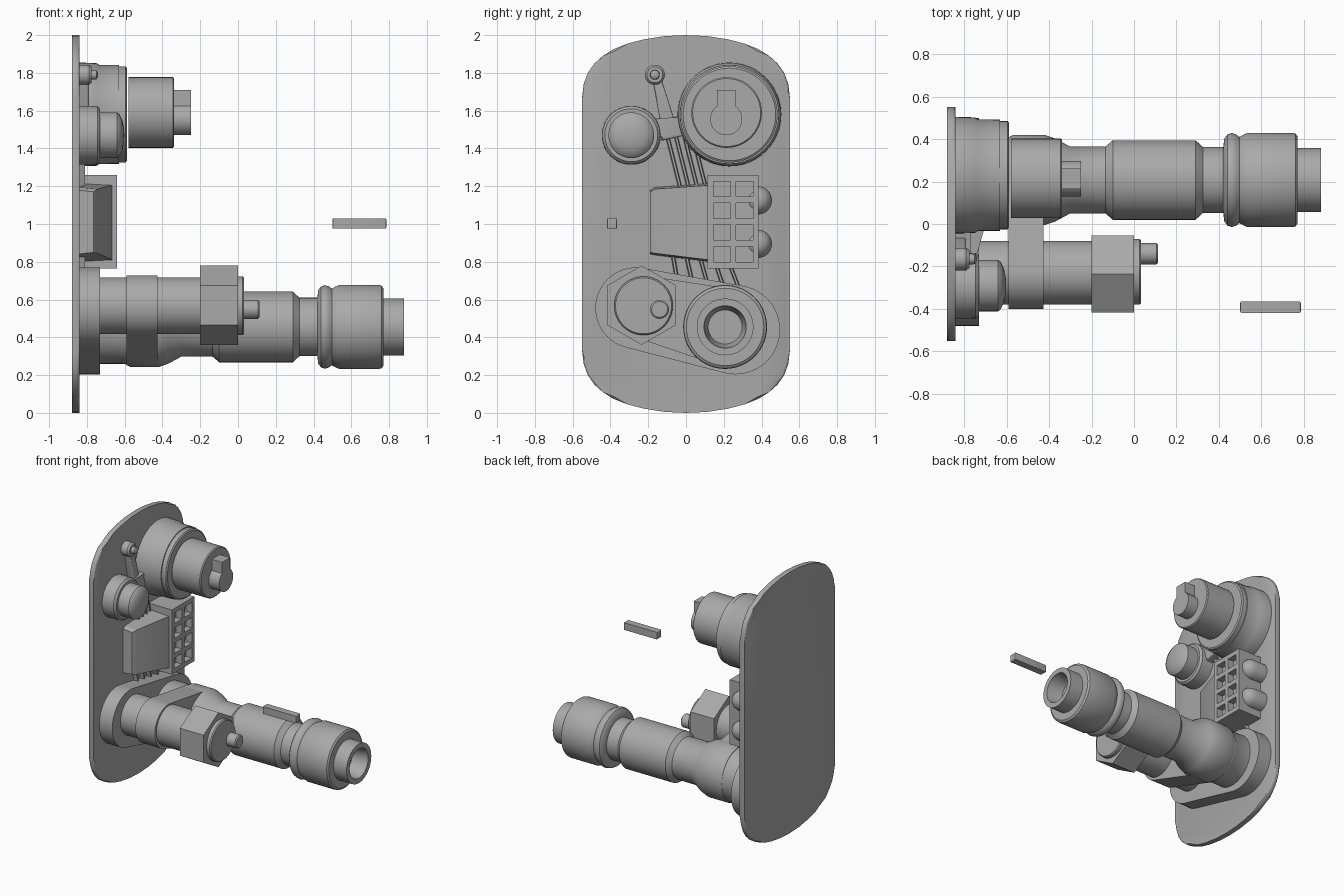
import bpy, bmesh, math
from mathutils import Vector
from mathutils.geometry import convex_hull_2d

if "Cube" in bpy.data.objects:
    bpy.data.objects.remove(bpy.data.objects["Cube"])

grey = bpy.data.materials.new("plain grey")
grey.diffuse_color = (0.4, 0.4, 0.4, 1)
grey.use_nodes = True
grey.node_tree.nodes["Principled BSDF"].inputs["Base Color"].default_value = grey.diffuse_color


def finish(name, bm, angle=35):
    bmesh.ops.recalc_face_normals(bm, faces=bm.faces)
    me = bpy.data.meshes.new(name)
    bm.to_mesh(me)
    bm.free()
    for p in me.polygons:
        p.use_smooth = True
    me.set_sharp_from_angle(angle=math.radians(angle))
    me.materials.append(grey)
    ob = bpy.data.objects.new(name, me)
    bpy.context.collection.objects.link(ob)
    return ob


def lathe(name, cy, cz, profile, n=48):
    """Turn an (x, radius) profile about an axis along x."""
    bm = bmesh.new()
    rings = []
    for x, r in profile:
        rings.append([bm.verts.new((x, cy + r * math.sin(2 * math.pi * i / n),
                                    cz + r * math.cos(2 * math.pi * i / n))) for i in range(n)])
    for a, b in zip(rings, rings[1:]):
        for i in range(n):
            j = (i + 1) % n
            bm.faces.new((a[i], a[j], b[j], b[i]))
    bm.faces.new(rings[0])
    bm.faces.new(rings[-1])
    return finish(name, bm)


def prism(name, pts, x0, x1, bevel=0.0, both=False):
    """Extrude a (y, z) outline along x, optionally rounding the front rim."""
    bm = bmesh.new()
    a = [bm.verts.new((x0, y, z)) for y, z in pts]
    b = [bm.verts.new((x1, y, z)) for y, z in pts]
    back, front = bm.faces.new(a), bm.faces.new(b)
    for i in range(len(pts)):
        j = (i + 1) % len(pts)
        bm.faces.new((a[i], a[j], b[j], b[i]))
    if bevel:
        edges = list(front.edges) + (list(back.edges) if both else [])
        bmesh.ops.bevel(bm, geom=edges, offset=bevel, segments=3, profile=0.5, affect='EDGES')
    return finish(name, bm)


def boxes(name, specs):
    """Several (x0,x1,y0,y1,z0,z1) boxes in one object."""
    bm = bmesh.new()
    for x0, x1, y0, y1, z0, z1 in specs:
        vs = bmesh.ops.create_cube(bm, size=1)["verts"]
        for v in vs:
            v.co = Vector(((x0 + x1) / 2 + v.co.x * (x1 - x0),
                           (y0 + y1) / 2 + v.co.y * (y1 - y0),
                           (z0 + z1) / 2 + v.co.z * (z1 - z0)))
    return finish(name, bm)


def link(y1, z1, r1, y2, z2, r2, n=48):
    """Outline wrapped round two circles."""
    pts = [Vector((y + r * math.cos(2 * math.pi * i / n), z + r * math.sin(2 * math.pi * i / n)))
           for y, z, r in ((y1, z1, r1), (y2, z2, r2)) for i in range(n)]
    return [tuple(pts[i]) for i in convex_hull_2d(pts)]


# back plate: straight sides with softly domed ends
quarter = [(0.55, 1.67), (0.542, 1.74), (0.52, 1.80), (0.485, 1.85), (0.44, 1.89), (0.385, 1.925),
           (0.31, 1.955), (0.22, 1.978), (0.11, 1.995)]
top = quarter + [(0, 2.0)] + [(-y, z) for y, z in reversed(quarter)]
plate = top + [(-y, 2 - z) for y, z in top]
prism("back_plate", plate, -0.88, -0.84, 0.012, True)

# large upper dial, its hub and keyhole-shaped grip
lathe("dial_body", 0.23, 1.58, [(-0.85, 0.275), (-0.75, 0.272), (-0.735, 0.263), (-0.63, 0.262),
                                (-0.63, 0.255), (-0.595, 0.255), (-0.588, 0.245)])
lathe("dial_hub", 0.215, 1.59, [(-0.58, 0.187), (-0.345, 0.187), (-0.338, 0.18)])
arc = [math.radians(55.6 - 291.2 * i / 24) for i in range(25)]
grip = [(0.213 + 0.085 * math.cos(a), 1.555 + 0.085 * math.sin(a)) for a in arc]
prism("dial_grip", grip + [(0.165, 1.71), (0.261, 1.71)], -0.345, -0.25)

# small upper knob
lathe("small_knob", -0.29, 1.47, [(-0.85, 0.156), (-0.745, 0.154), (-0.73, 0.14), (-0.73, 0.121),
                                  (-0.64, 0.121), (-0.628, 0.112), (-0.612, 0.08), (-0.604, 0.04),
                                  (-0.602, 0.005)])

# lever beside it
prism("lever_arm", link(-0.16, 1.79, 0.022, -0.09, 1.51, 0.04, 24), -0.85, -0.79, 0.012)
lathe("lever_end", -0.165, 1.79, [(-0.85, 0.053), (-0.79, 0.053), (-0.775, 0.042), (-0.775, 0.026),
                                  (-0.75, 0.024), (-0.742, 0.012)], 32)
prism("lever_bracket", [(-0.2, 1.45), (-0.13, 1.49), (-0.13, 1.44), (0.0, 1.47), (0.0, 1.58),
                        (-0.13, 1.55), (-0.2, 1.56)], -0.85, -0.77, 0.01)

# socket panel: slab plus a raised lattice forming 2 x 4 pockets
Y0, Y1, Z0, Z1 = 0.115, 0.385, 0.765, 1.26
bars = [(-0.85, -0.69, Y0, Y1, Z0, Z1)]
for y in (Y0, 0.235, 0.355):
    bars.append((-0.70, -0.64, y, y + 0.03, Z0, Z1))
for i in range(5):
    z = Z0 + i * (Z1 - Z0 - 0.035) / 4
    bars.append((-0.70, -0.6405, Y0, Y1, z, z + 0.035))
boxes("socket_panel", bars)

# wedge housing left of the panel, sloping back towards the plate
bm = bmesh.new()
sections = [(-0.19, 0.84, 1.18, -0.765), (-0.165, 0.835, 1.195, -0.745), (0.12, 0.80, 1.215, -0.665)]
loops = [[bm.verts.new(c) for c in ((-0.85, y, lo), (x, y, lo + 0.01), (x, y, hi - 0.01), (-0.85, y, hi))]
         for y, lo, hi, x in sections]
for a, b in zip(loops, loops[1:]):
    for i in range(4):
        j = (i + 1) % 4
        bm.faces.new((a[i], a[j], b[j], b[i]))
bm.faces.new(loops[0])
bm.faces.new(loops[-1])
finish("wedge_housing", bm, 25)

# two rounded bumps on the panel's right edge
for i, z in enumerate((0.895, 1.125)):
    lathe(f"side_bump_{i + 1}", 0.38, z, [(-0.85, 0.075), (-0.74, 0.075), (-0.71, 0.066), (-0.685, 0.045),
                                          (-0.675, 0.02)], 32)

# thin ribs running from lever bracket to housing, and housing to lower base
bm = bmesh.new()
ribs = [((-0.10 + 0.045 * i, 1.47), (-0.03 + 0.045 * i, 1.19)) for i in range(4)]
ribs += [((-0.07 + 0.07 * i, 0.84), (-0.04 + 0.08 * i, 0.66)) for i in range(5)]
for (ya, za), (yb, zb) in ribs:
    w = 0.012
    ring = [[bm.verts.new(c) for c in ((-0.85, y - w, z), (-0.81, y - w / 2, z),
                                       (-0.81, y + w / 2, z), (-0.85, y + w, z))]
            for y, z in ((ya, za), (yb, zb))]
    for i in range(4):
        j = (i + 1) % 4
        bm.faces.new((ring[0][i], ring[0][j], ring[1][j], ring[1][i]))
    bm.faces.new(ring[0])
    bm.faces.new(ring[1])
finish("connecting_ribs", bm)

# lower base and the yoke joining the two lower spindles
prism("lower_base", link(-0.265, 0.555, 0.215, 0.262, 0.44, 0.236), -0.85, -0.73, 0.02)
prism("spindle_yoke", link(-0.235, 0.563, 0.165, 0.205, 0.455, 0.205), -0.59, -0.425, 0.012, True)

# long barrel with a hollow end
lathe("long_barrel", 0.207, 0.455, [
    (-0.75, 0.195), (-0.60, 0.195), (-0.57, 0.212), (-0.42, 0.212), (-0.37, 0.195), (-0.30, 0.157),
    (-0.135, 0.157), (-0.10, 0.187), (0.29, 0.187), (0.325, 0.155), (0.42, 0.155), (0.425, 0.195),
    (0.44, 0.215), (0.46, 0.221), (0.48, 0.215), (0.497, 0.203), (0.515, 0.213), (0.535, 0.222),
    (0.745, 0.222), (0.76, 0.219), (0.77, 0.205), (0.77, 0.15), (0.88, 0.15), (0.88, 0.112),
    (0.80, 0.1), (0.76, 0.09)], 64)

# left spindle: shaft, six-sided nut, end disc and nipple
lathe("spindle_shaft", -0.23, 0.567, [(-0.75, 0.15), (-0.20, 0.15)])
lathe("spindle_nut", -0.235, 0.57, [(-0.20, 0.21), (0.0, 0.21)], 6)
lathe("spindle_cap", -0.225, 0.567, [(-0.01, 0.155), (0.025, 0.155), (0.033, 0.148)])
lathe("spindle_nipple", -0.14, 0.548, [(0.02, 0.05), (0.105, 0.05), (0.113, 0.042)], 24)

# separate small bar in front
bar = [(-0.418, 0.975), (-0.365, 0.975), (-0.365, 1.03), (-0.418, 1.03)]
prism("loose_bar", bar, 0.5, 0.785, 0.006, True)
